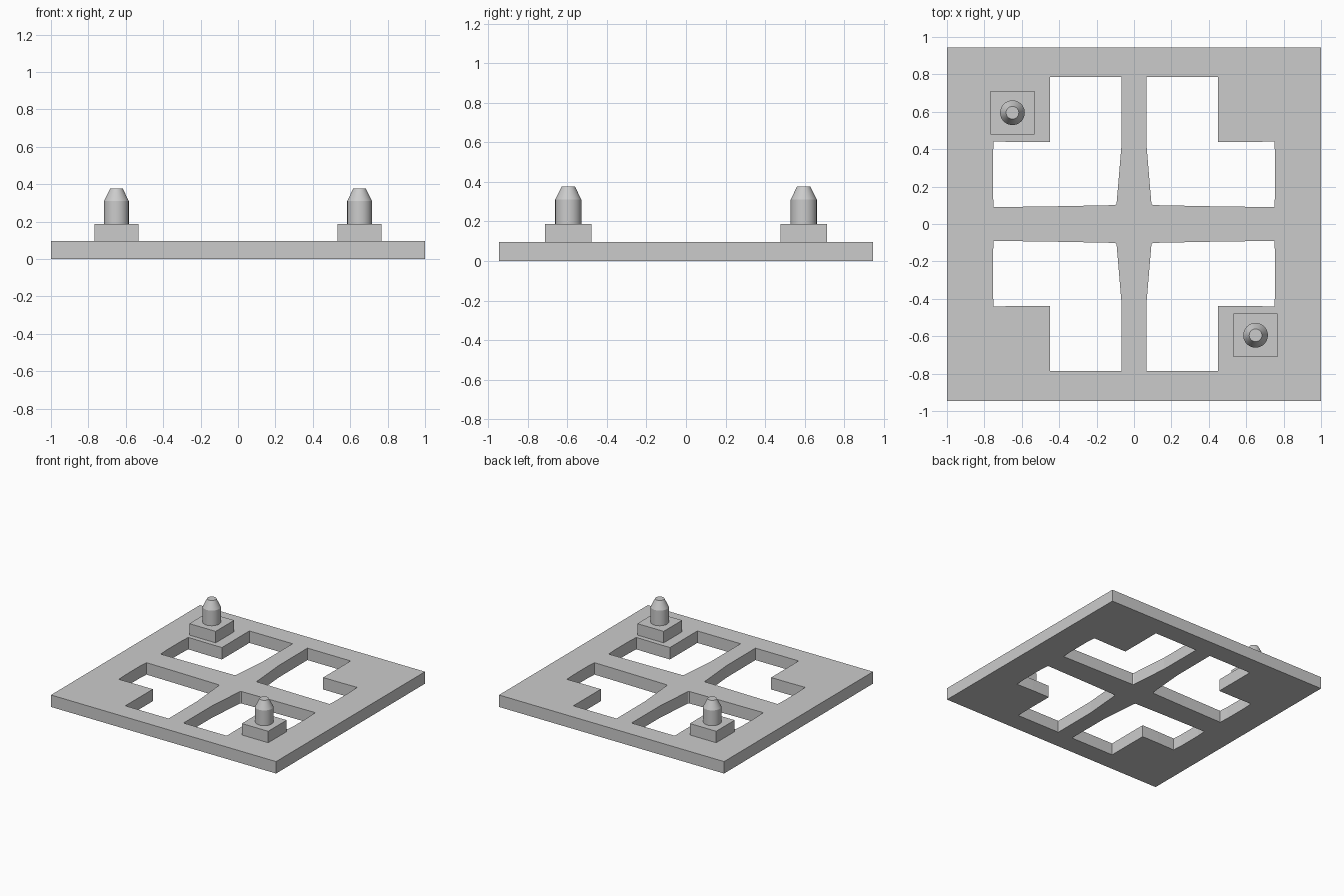
import bpy, bmesh, math

if "Cube" in bpy.data.objects:
    bpy.data.objects.remove(bpy.data.objects["Cube"])

grey = bpy.data.materials.new("plain grey")
grey.diffuse_color = (0.6, 0.6, 0.6, 1)
grey.use_nodes = True
grey.node_tree.nodes["Principled BSDF"].inputs["Base Color"].default_value = grey.diffuse_color
T = 0.096  # plate thickness


def finish(name, bm):
    mesh = bpy.data.meshes.new(name)
    bmesh.ops.recalc_face_normals(bm, faces=bm.faces)
    bm.to_mesh(mesh)
    bm.free()
    mesh.materials.append(grey)
    obj = bpy.data.objects.new(name, mesh)
    bpy.context.collection.objects.link(obj)
    return obj


# Base plate: rectangle with four mirrored L-shaped windows around a flared cross
outer = [(-1, -0.945), (1, -0.945), (1, 0.945), (-1, 0.945)]
window = [(0.066, 0.787), (0.45, 0.787), (0.45, 0.438), (0.6, 0.438), (0.75, 0.441),
          (0.755, 0.36), (0.755, 0.17), (0.75, 0.09), (0.4, 0.095), (0.1, 0.101),
          (0.093, 0.11), (0.067, 0.42)]
loops = [outer] + [[(x * sx, y * sy) for x, y in window]
                   for sx in (-1, 1) for sy in (-1, 1)]
bm = bmesh.new()
edges = []
for loop in loops:
    vs = [bm.verts.new((x, y, 0)) for x, y in loop]
    edges += [bm.edges.new((vs[i - 1], vs[i])) for i in range(len(vs))]
bmesh.ops.triangle_fill(bm, edges=edges, use_beauty=True, use_dissolve=False)
ext = bmesh.ops.extrude_face_region(bm, geom=bm.faces[:], use_keep_orig=True)
bmesh.ops.translate(bm, vec=(0, 0, T),
                    verts=[g for g in ext["geom"] if isinstance(g, bmesh.types.BMVert)])
finish("base_plate", bm)


def block(name, cx, cy, half, z0, z1):
    bm = bmesh.new()
    bmesh.ops.create_cube(bm, size=1)
    for v in bm.verts:
        v.co = (cx + v.co.x * 2 * half, cy + v.co.y * 2 * half,
                z0 + (v.co.z + 0.5) * (z1 - z0))
    return finish(name, bm)


def peg(name, cx, cy, profile, n=48):
    bm = bmesh.new()
    rings = [[bm.verts.new((cx + r * math.cos(2 * math.pi * i / n),
                            cy + r * math.sin(2 * math.pi * i / n), z))
              for i in range(n)] for r, z in profile]
    for a, b in zip(rings, rings[1:]):
        for i in range(n):
            bm.faces.new((a[i - 1], a[i], b[i], b[i - 1]))
    bm.faces.new(rings[0])
    bm.faces.new(rings[-1])
    obj = finish(name, bm)
    bpy.ops.object.select_all(action='DESELECT')
    obj.select_set(True)
    bpy.context.view_layer.objects.active = obj
    bpy.ops.object.shade_smooth_by_angle(angle=math.radians(20))


# Locating pegs on square blocks, at two opposite corners
for side, s in (("back_left", -1), ("front_right", 1)):
    cx, cy = 0.65 * s, -0.595 * s
    block(side + "_peg_block", cx, cy, 0.117, T, 0.188)
    peg(side + "_peg", cx, cy, [(0.066, 0.188), (0.066, 0.31), (0.034, 0.376)])
